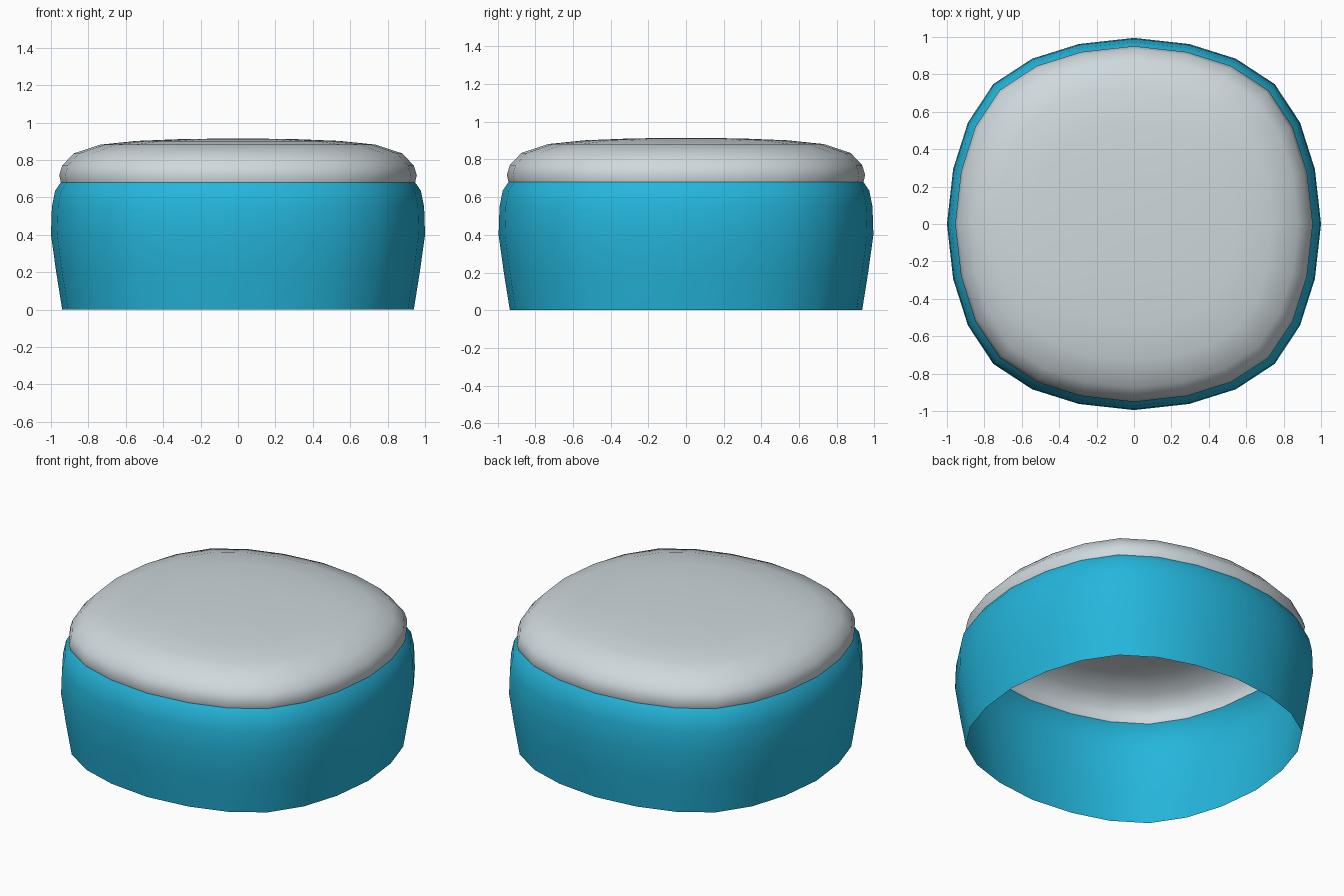
import bpy, bmesh, math

if "Cube" in bpy.data.objects:
    bpy.data.objects.remove(bpy.data.objects["Cube"])

# Rounded-square outline: one octant, mirrored and turned into 24 points
octant = [(1.0, 0.0), (0.967, 0.295), (0.888, 0.545), (0.752, 0.752)]
quarter = octant + [(y, x) for x, y in octant[-2:0:-1]]
outline = []
for k in range(4):
    c, s = round(math.cos(k * math.pi / 2)), round(math.sin(k * math.pi / 2))
    outline += [(c * x - s * y, s * x + c * y) for x, y in quarter]


def material(name, rgb):
    m = bpy.data.materials.new(name)
    m.diffuse_color = (*rgb, 1)
    m.use_nodes = True
    m.node_tree.nodes["Principled BSDF"].inputs["Base Color"].default_value = m.diffuse_color
    return m


def shell(name, profile, mat, apex=None):
    """Skin rings of the outline, given as (scale, z); apex closes the top."""
    bm = bmesh.new()
    rings = [[bm.verts.new((x * r, y * r * 0.995, z)) for x, y in outline]
             for r, z in profile]
    n = len(outline)
    for a, b in zip(rings, rings[1:]):
        for i in range(n):
            j = (i + 1) % n
            bm.faces.new((a[i], a[j], b[j], b[i]))
    if apex is not None:
        tip = bm.verts.new((0, 0, apex))
        for i in range(n):
            bm.faces.new((rings[-1][i], rings[-1][(i + 1) % n], tip))
    for f in bm.faces:
        f.smooth = True
    me = bpy.data.meshes.new(name)
    bm.to_mesh(me)
    bm.free()
    me.materials.append(mat)
    ob = bpy.data.objects.new(name, me)
    bpy.context.collection.objects.link(ob)
    return ob


# Open-bottomed blue side band
shell("side_band",
      [(0.94, 0), (0.972, 0.2), (1.0, 0.4), (0.995, 0.55), (0.978, 0.635), (0.947, 0.68)],
      material("bright blue", (0.018, 0.468, 0.716)))

# Pale domed top cushion
shell("top_cushion",
      [(0.947, 0.68), (0.956, 0.718), (0.94, 0.77), (0.878, 0.835), (0.735, 0.882),
       (0.54, 0.902), (0.29, 0.912)],
      material("pale grey", (0.62, 0.69, 0.72)), apex=0.915)
